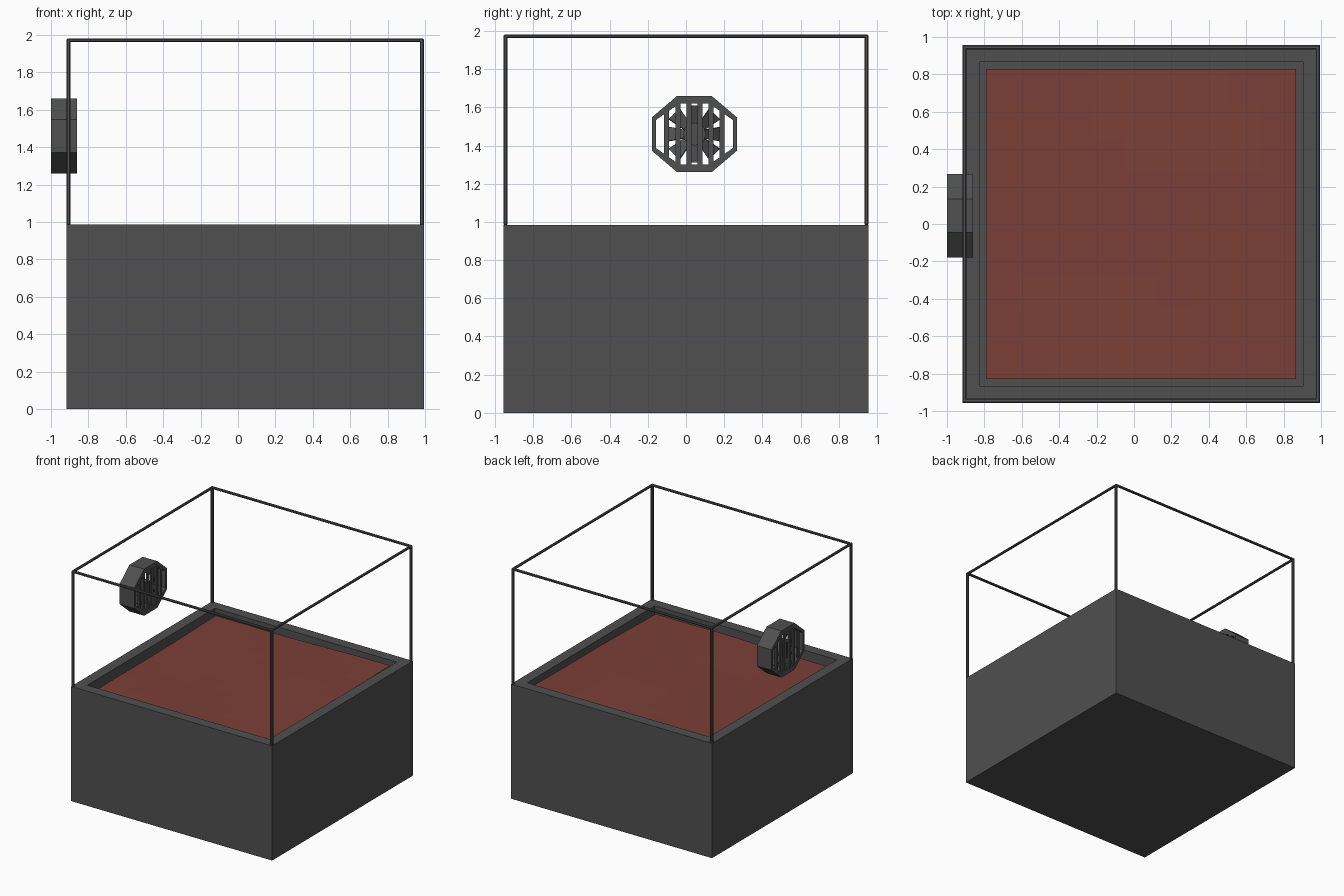
import bpy, bmesh, math
from mathutils import Matrix, Vector

if "Cube" in bpy.data.objects:
    bpy.data.objects.remove(bpy.data.objects["Cube"])

X0, X1, Y, H, TOP = -0.917, 0.994, 0.956, 0.985, 1.98
grey = bpy.data.materials.new("dark_grey")
grey.diffuse_color = (0.08, 0.08, 0.082, 1)
grey.use_nodes = True
grey.node_tree.nodes["Principled BSDF"].inputs["Base Color"].default_value = grey.diffuse_color
earth = bpy.data.materials.new("red_earth")
earth.diffuse_color = (0.2, 0.05, 0.038, 1)
earth.use_nodes = True
earth.node_tree.nodes["Principled BSDF"].inputs["Base Color"].default_value = earth.diffuse_color


def finish(name, bm, mat=grey):
    bmesh.ops.recalc_face_normals(bm, faces=bm.faces)
    me = bpy.data.meshes.new(name)
    bm.to_mesh(me)
    bm.free()
    me.materials.append(mat)
    ob = bpy.data.objects.new(name, me)
    bpy.context.collection.objects.link(ob)
    return ob


def add_box(bm, lo, hi, rot=Matrix()):
    lo, hi = Vector(lo), Vector(hi)
    m = rot @ Matrix.Translation((lo + hi) / 2) @ Matrix.Diagonal((*(hi - lo), 1))
    bmesh.ops.create_cube(bm, size=1, matrix=m)


# base: block with a recessed top
bm = bmesh.new()
add_box(bm, (X0, -Y, 0), (X1, Y, H))
top = max(bm.faces, key=lambda f: f.calc_center_median().z)
bmesh.ops.inset_region(bm, faces=[top], thickness=0.128)
pit = bmesh.ops.extrude_face_region(bm, geom=[top])
bmesh.ops.translate(bm, vec=(0, 0, -0.15), verts=[v for v in pit["geom"] if isinstance(v, bmesh.types.BMVert)])
if top.is_valid:
    bm.faces.remove(top)
finish("base", bm)

# soil: gently uneven flat-faced sheet, higher toward +x +y
bm = bmesh.new()
bmesh.ops.create_grid(bm, x_segments=9, y_segments=9, size=1)
for v in bm.verts:
    x, y = v.co.x, v.co.y
    z = 0.943 + 0.012 * x + 0.008 * y + 0.007 * math.sin(3 * x + 1.5 * y) * math.cos(2.2 * y - x)
    v.co = ((X0 + X1) / 2 + x * 0.828, y * 0.828, z)
finish("soil", bm, earth)

# frame: corner posts and top rails
T = 0.022
bm = bmesh.new()
for x in (X0, X1 - T):
    for y in (-Y, Y - T):
        add_box(bm, (x, y, H - 0.002), (x + T, y + T, TOP - 0.004))
for y in (-Y, Y - T):
    add_box(bm, (X0, y, TOP - 0.018), (X1, y + T, TOP))
for x in (X0, X1 - T):
    add_box(bm, (x, -Y, TOP - 0.018), (x + T, Y, TOP))
frame = finish("frame", bm)
bev = frame.modifiers.new("bevel", "BEVEL")
bev.width, bev.segments = 0.005, 1

# fan housing: octagonal ring along x
FX0, FX1, CY, CZ = -1.0, -0.86, 0.044, 1.46


def octagon(hy, hz, ey, ez):
    return [(ey, hz), (hy, ez), (hy, -ez), (ey, -hz), (-ey, -hz), (-hy, -ez), (-hy, ez), (-ey, hz)]


bm = bmesh.new()
rings = [[bm.verts.new((x, CY + a, CZ + b)) for a, b in o]
         for x, o in ((FX0, octagon(0.222, 0.2, 0.09, 0.088)), (FX1, octagon(0.222, 0.2, 0.09, 0.088)),
                      (FX1, octagon(0.202, 0.16, 0.078, 0.073)), (FX0, octagon(0.202, 0.16, 0.078, 0.073)))]
for k in range(4):
    a, b = rings[k], rings[(k + 1) % 4]
    for i in range(8):
        j = (i + 1) % 8
        bm.faces.new((a[i], a[j], b[j], b[i]))
finish("fan_housing", bm)

# grilles: vertical slats on both faces
bm = bmesh.new()
for x in (FX0 + 0.002, FX1 - 0.017):
    for o in (-0.145, -0.087, -0.029, 0.029, 0.087, 0.145):
        h = 0.175 if abs(o) < 0.1 else 0.12
        add_box(bm, (x, CY + o - 0.013, CZ - h), (x + 0.015, CY + o + 0.013, CZ + h))
finish("fan_grilles", bm)

# rotor: hub and pitched blades around the x axis
centre = Matrix.Translation(((FX0 + FX1) / 2, CY, CZ))
bm = bmesh.new()
bmesh.ops.create_cone(bm, cap_ends=True, segments=12, radius1=0.06, radius2=0.06, depth=0.07,
                      matrix=centre @ Matrix.Rotation(math.pi / 2, 4, "Y"))
for i in range(8):
    m = centre @ Matrix.Rotation(i * math.pi / 4, 4, "X") @ Matrix.Rotation(0.5, 4, "Z")
    vs = [bm.verts.new(m @ Vector((x, y, z))) for x in (-0.004, 0.004)
          for y, z in ((-0.022, 0.04), (0.022, 0.04), (0.045, 0.15), (-0.045, 0.15))]
    bm.faces.new(vs[:4])
    bm.faces.new(vs[4:])
    for k in range(4):
        n = (k + 1) % 4
        bm.faces.new((vs[k], vs[n], vs[4 + n], vs[4 + k]))
finish("fan_rotor", bm)
